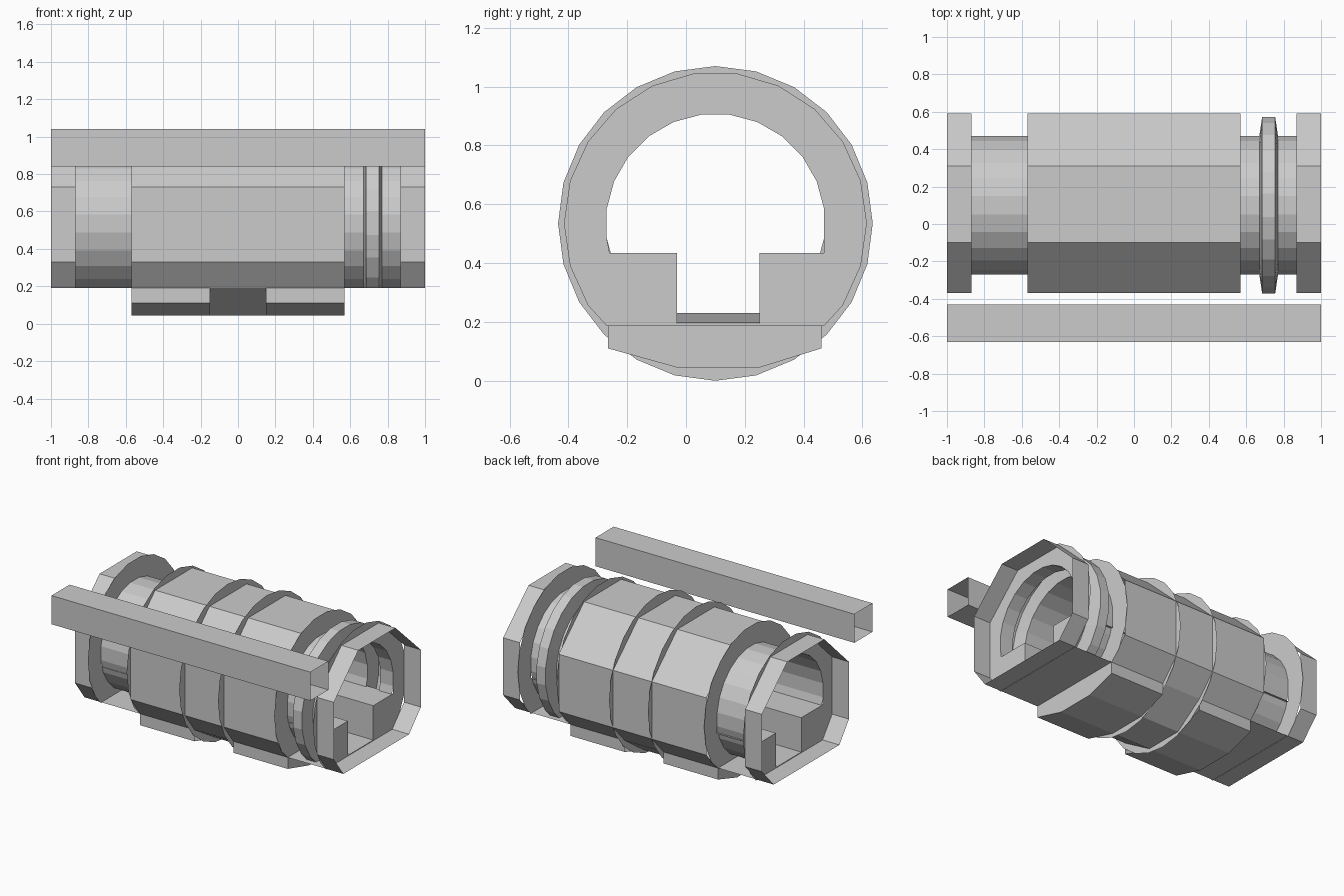
import bpy, bmesh, math

if "Cube" in bpy.data.objects:
    bpy.data.objects.remove(bpy.data.objects["Cube"])

CY, CZ = 0.10, 0.535          # axis of the drum
FLOOR = 0.19                  # level of the flat underside


def finish(name, bm, recalc=True):
    if recalc:
        bmesh.ops.recalc_face_normals(bm, faces=bm.faces)
    me = bpy.data.meshes.new(name)
    bm.to_mesh(me)
    bm.free()
    ob = bpy.data.objects.new(name, me)
    bpy.context.collection.objects.link(ob)
    return ob


def shell(name, pts, x0, x1, closed=True):
    """Open-ended extrusion of a (y, z) profile along x."""
    bm = bmesh.new()
    a = [bm.verts.new((x0, y, z)) for y, z in pts]
    b = [bm.verts.new((x1, y, z)) for y, z in pts]
    n = len(pts)
    for i in range(n if closed else n - 1):
        j = (i + 1) % n
        bm.faces.new((a[i], a[j], b[j], b[i]))
    return finish(name, bm)


def ring(n, r, shift, zmin=-1):
    """Polygon points counter-clockwise from the bottom, kept above zmin."""
    pts = []
    for k in range(n):
        a = -math.pi / 2 + (k + shift) * 2 * math.pi / n
        p = (CY + r * math.cos(a), CZ + r * math.sin(a))
        if p[1] > zmin:
            pts.append(p)
    return pts


def plate(name, x, outer, hole):
    """Flat plate at x with a keyhole opening."""
    bm = bmesh.new()
    for loop in (outer, hole):
        vs = [bm.verts.new((x, y, z)) for y, z in loop]
        for i in range(len(vs)):
            bm.edges.new((vs[i - 1], vs[i]))
    bmesh.ops.triangle_fill(bm, use_beauty=True, edges=bm.edges[:],
                            normal=(1 if x > 0 else -1, 0, 0))
    bmesh.ops.dissolve_limit(bm, angle_limit=0.01, verts=bm.verts[:], edges=bm.edges[:])
    return finish(name, bm, False)


# Profiles
upper = [(0.46, FLOOR), (0.59, 0.33), (0.59, 0.73), (0.31, 0.99),
         (-0.10, 0.99), (-0.37, 0.73), (-0.37, 0.33), (-0.265, FLOOR)]
foot = [(-0.265, 0.11), (-0.03, 0.045), (0.25, 0.045), (0.46, 0.11)]
slot = [(-0.26, 0.435), (-0.03, 0.435), (-0.03, 0.195),
        (0.25, 0.195), (0.25, 0.435), (0.47, 0.435)]
keyhole = ring(24, 0.373, 0.5, 0.44) + slot
arc = ring(22, 0.515, 0.5, 0.2)

# Octagonal end collars and faceted body sections
for side, s in (("left", -1), ("right", 1)):
    shell(side + "_collar", upper, s * 0.87, s * 1.0)
    shell(side + "_body", upper + foot, s * 0.15, s * 0.57)
    # Flat dividing plates
    plate(side + "_collar_plate", s * 0.87,
          arc + [(-0.27, 0.187), (0.47, 0.187)], keyhole)
    plate(side + "_body_plate", s * 0.57,
          arc + [(-0.265, FLOOR)] + foot + [(0.46, FLOOR)], keyhole)
    plate(side + "_rib", s * 0.15, ring(24, 0.535, 0), keyhole)
    # Underside joining collar and body
    shell(side + "_underside", [(-0.265, FLOOR), (0.46, FLOOR)],
          s * 0.57, s * 0.87, False)
shell("middle_body", upper + foot[1:3], -0.15, 0.15)

# Inner tube with a raised band, cut flat at the floor
profile = [(-0.87, 0.373), (0.67, 0.373), (0.685, 0.475),
           (0.755, 0.475), (0.77, 0.373), (0.87, 0.373)]
bm = bmesh.new()
rows = [[bm.verts.new((x, y, z)) for y, z in ring(24, r, 0.5)] for x, r in profile]
for a, b in zip(rows, rows[1:]):
    for i in range(24):
        bm.faces.new((a[i - 1], a[i], b[i], b[i - 1]))
bmesh.ops.bisect_plane(bm, geom=bm.verts[:] + bm.edges[:] + bm.faces[:],
                       plane_co=(0, 0, FLOOR), plane_no=(0, 0, -1), clear_outer=True)
finish("inner_tube", bm)

# Stepped channel inside the tube
shell("inner_channel", slot, -0.87, 0.87, False)

# Shallow ramp along the channel floor
bm = bmesh.new()
bm.faces.new([bm.verts.new(p) for p in ((-0.57, -0.03, 0.23), (0.57, -0.03, 0.197),
                                        (0.57, 0.25, 0.197), (-0.57, 0.25, 0.23))])
finish("channel_ramp", bm, False)

# Separate open square bar in front
shell("front_bar", [(-0.63, 0.84), (-0.43, 0.84), (-0.43, 1.04), (-0.63, 1.04)], -1, 1)
